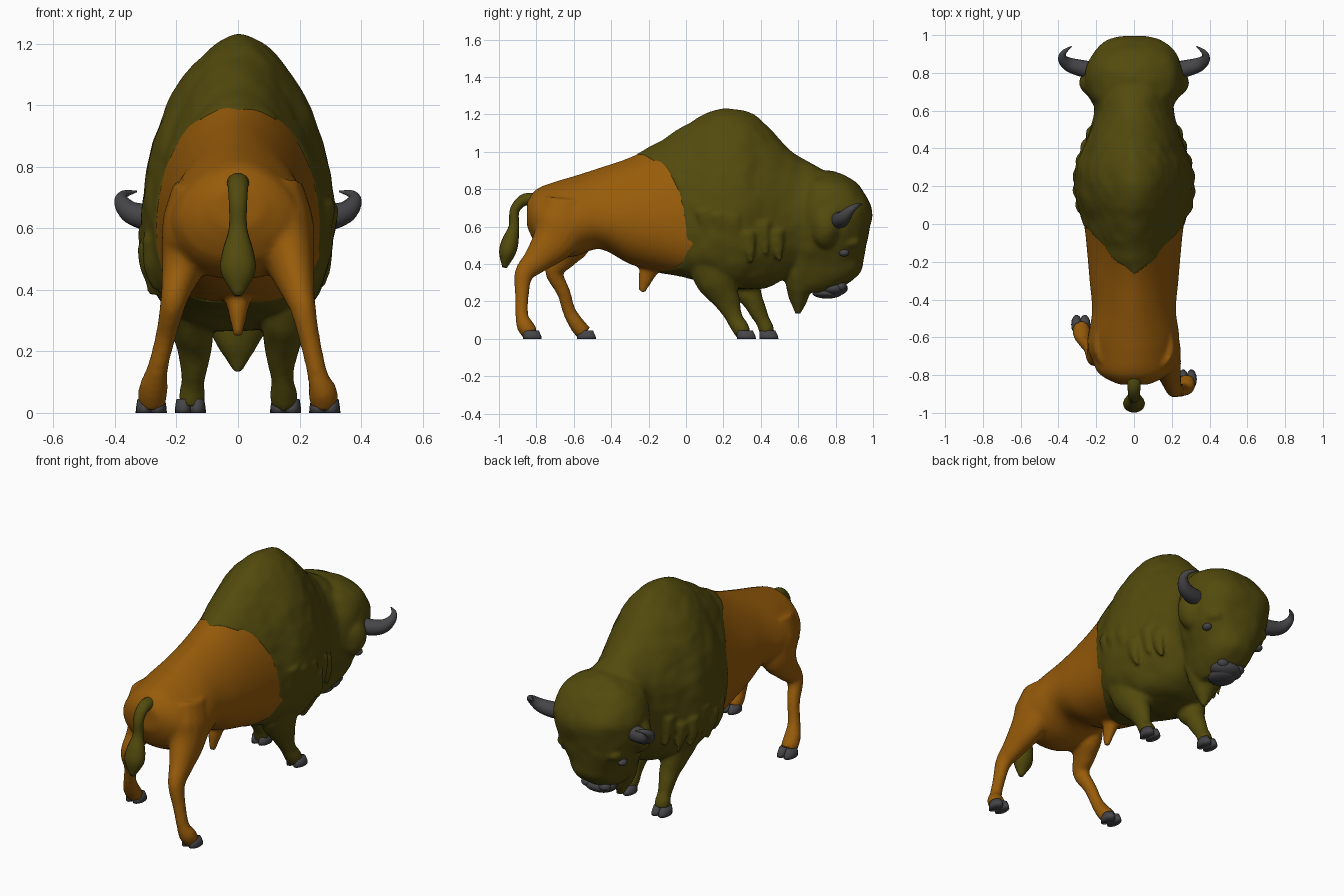
import bpy, bmesh, math, random
from mathutils import Vector

if "Cube" in bpy.data.objects:
    bpy.data.objects.remove(bpy.data.objects["Cube"])

random.seed(4)


def material(name, rgb):
    m = bpy.data.materials.new(name)
    m.diffuse_color = (*rgb, 1)
    m.use_nodes = True
    m.node_tree.nodes["Principled BSDF"].inputs["Base Color"].default_value = m.diffuse_color
    return m


FUR = material("dark_fur", (0.085, 0.069, 0.004))
HIDE = material("tan_hide", (0.31, 0.105, 0.003))
HORN = material("dark_horn", (0.06, 0.06, 0.065))


def lookup(table, key):
    """Smooth interpolation of table rows by their first column."""
    key = min(max(key, table[0][0]), table[-1][0])
    i = 0
    while i < len(table) - 2 and key > table[i + 1][0]:
        i += 1

    def slope(k, c):
        a, b = table[max(k - 1, 0)], table[min(k + 1, len(table) - 1)]
        return (b[c] - a[c]) / (b[0] - a[0])
    p, q = table[i], table[i + 1]
    h = q[0] - p[0]
    t = (key - p[0]) / h
    return [(2*t**3 - 3*t*t + 1) * p[c] + (t**3 - 2*t*t + t) * h * slope(i, c)
            + (3*t*t - 2*t**3) * q[c] + (t**3 - t*t) * h * slope(i + 1, c)
            for c in range(1, len(p))]


def loft(bm, rings):
    """Closed skin over rings, each end closed with a fan."""
    rows = [[bm.verts.new(p) for p in r] for r in rings]
    n = len(rows[0])
    for a, b in zip(rows, rows[1:]):
        for j in range(n):
            bm.faces.new((a[j], a[(j + 1) % n], b[(j + 1) % n], b[j]))
    for row in (rows[0], rows[-1]):
        mid = bm.verts.new(sum((v.co for v in row), Vector()) / n)
        for j in range(n):
            bm.faces.new((row[j], row[(j + 1) % n], mid))


def tube(bm, pts, ref=(1, 0, 0), steps=5, sides=16):
    """Tapered limb through points (x, y, z, radius along ref, other radius)."""
    table = [(i, *p) for i, p in enumerate(pts)]
    rows = [lookup(table, i / steps) for i in range((len(pts) - 1) * steps + 1)]
    rings = []
    for i, r in enumerate(rows):
        a, b = rows[max(i - 1, 0)], rows[min(i + 1, len(rows) - 1)]
        t = (Vector(b[:3]) - Vector(a[:3])).normalized()
        v = t.cross(Vector(ref)).normalized()
        u = v.cross(t)
        ru, rv = max(r[3], .002), max(r[-1], .002)
        rings.append([Vector(r[:3]) + u * ru * math.cos(k) + v * rv * math.sin(k)
                      for k in (math.tau * j / sides for j in range(sides))])
    loft(bm, rings)


def ball(bm, center, size):
    r = bmesh.ops.create_uvsphere(bm, u_segments=20, v_segments=12, radius=1)
    for v in r["verts"]:
        v.co = Vector(center) + Vector(a * b for a, b in zip(v.co, size))


def finish(bm, name, mat, voxel=0, shag=0):
    bmesh.ops.recalc_face_normals(bm, faces=bm.faces)
    for f in bm.faces:
        f.smooth = True
    me = bpy.data.meshes.new(name)
    bm.to_mesh(me)
    bm.free()
    ob = bpy.data.objects.new(name, me)
    bpy.context.collection.objects.link(ob)
    me.materials.append(mat)
    if voxel:
        m = ob.modifiers.new("fuse", 'REMESH')
        m.mode, m.voxel_size, m.use_smooth_shade = 'VOXEL', voxel, True
        s = ob.modifiers.new("soften", 'SMOOTH')
        s.factor, s.iterations = 0.5, 6
    if shag:
        d = ob.modifiers.new("shag", 'DISPLACE')
        d.texture = bpy.data.textures.new("fur_lumps", 'CLOUDS')
        d.texture.noise_scale, d.texture.noise_depth = 0.14, 1
        d.strength, d.mid_level = shag, 0.5
    return ob


# Body stations: y, top, bottom, half width, widest height, upper and lower roundness
BODY = [(-.85, .74, .60, .08, .67, 2, 2), (-.80, .80, .50, .18, .64, 1.8, 2),
        (-.70, .84, .44, .225, .62, 1.7, 2.1), (-.60, .87, .44, .24, .62, 1.7, 2.2),
        (-.46, .915, .48, .222, .64, 1.7, 2.2), (-.30, .97, .40, .235, .63, 1.7, 2.2),
        (-.15, 1.045, .36, .248, .62, 1.7, 2.3), (0, 1.14, .33, .265, .63, 1.7, 2.6),
        (.10, 1.195, .31, .295, .65, 1.7, 2.8), (.20, 1.222, .28, .308, .67, 1.7, 2.8),
        (.30, 1.212, .27, .303, .67, 1.7, 2.7), (.38, 1.182, .27, .275, .66, 1.7, 2.4),
        (.46, 1.105, .29, .245, .65, 1.8, 2.2), (.52, 1.04, .32, .225, .65, 1.8, 2.2),
        (.60, .97, .36, .21, .64, 1.9, 2),
        (.70, .92, .42, .21, .64, 2, 2), (.78, .87, .5, .16, .66, 2, 2)]
# Mane edge: angle round the body -> y
EDGE = [(-90, -.18), (-70, -.12), (-45, -.03), (-22, 0), (0, -.005), (23, -.04), (46, -.12),
        (60, -.19), (90, -.28)]
N = 56


def super_round(v, n):
    return math.copysign(abs(v) ** (2 / n), v)


def body_point(y, a, grow=1):
    zt, zb, w, zm, nt, nb = lookup(BODY, y)
    c, s = math.cos(a), math.sin(a)
    n, h = (nt, zt - zm) if s > 0 else (nb, zm - zb)
    return Vector((super_round(c, n) * w * grow, y, zm + super_round(s, n) * h * grow))


def edge_y(a):
    return lookup(EDGE, math.degrees(math.asin(max(-1, min(1, math.sin(a))))))[0]


angles = [math.tau * j / N for j in range(N)]

# Hindquarters with hind legs and sheath
bm = bmesh.new()
loft(bm, [[body_point(-.85 + (edge_y(a) + .90) * i / 30, a) for a in angles] for i in range(31)])
tube(bm, [(.13, -.64, .74, .08, .12), (.145, -.66, .62, .10, .15), (.165, -.71, .52, .085, .12),
          (.19, -.80, .42, .06, .075), (.21, -.867, .345, .043, .052), (.235, -.877, .23, .034, .037),
          (.26, -.877, .12, .034, .036), (.275, -.86, .07, .048, .046), (.28, -.83, .025, .045, .045)])
tube(bm, [(-.13, -.64, .74, .08, .12), (-.145, -.63, .62, .10, .14), (-.165, -.62, .52, .085, .12),
          (-.19, -.655, .44, .06, .075), (-.21, -.705, .36, .043, .05), (-.235, -.655, .25, .034, .037),
          (-.26, -.625, .15, .034, .036), (-.275, -.585, .08, .048, .042), (-.28, -.545, .03, .045, .045)])
tube(bm, [(0, -.17, .44, .06, .07), (0, -.21, .34, .035, .045), (0, -.235, .25, .016, .018)])
finish(bm, "hindquarters", HIDE, .012)

# Mane, hump, head, beard and front legs
bm = bmesh.new()
loft(bm, [[body_point(edge_y(a) + (.78 - edge_y(a)) * i / 44, a, 1.015) for a in angles]
          for i in range(45)])
# Head stations: height, back y, front y, half width
HEAD = [(.25, .60, .76, .07), (.28, .56, .84, .10), (.32, .54, .90, .125), (.36, .53, .935, .145),
        (.42, .53, .95, .175), (.50, .53, .965, .215), (.60, .54, .985, .25), (.70, .56, .998, .255),
        (.78, .58, .955, .235), (.84, .60, .905, .19), (.88, .64, .84, .11), (.90, .70, .78, .04)]
rings = []
for i in range(33):
    z = .25 + .65 * i / 32
    y0, y1, w = lookup(HEAD, z)
    rings.append([Vector((w * super_round(math.cos(a), 2.3),
                          (y0 + y1) / 2 + (y1 - y0) / 2 * super_round(math.sin(a), 2.3), z))
                  for a in angles])
loft(bm, rings)
tube(bm, [(0, .61, .40, .13, .09), (0, .605, .29, .10, .075), (0, .60, .21, .065, .05),
          (0, .60, .13, .015, .018)])
tube(bm, [(.16, .12, .48, .10, .13), (.155, .16, .33, .085, .115), (.14, .215, .21, .057, .075),
          (.145, .26, .11, .038, .046), (.15, .295, .06, .046, .044), (.155, .31, .025, .042, .042)])
tube(bm, [(-.16, .22, .48, .10, .13), (-.155, .29, .33, .08, .10), (-.14, .355, .21, .055, .06),
          (-.145, .40, .11, .038, .042), (-.15, .425, .06, .046, .044), (-.155, .435, .025, .042, .042)])
for s in (-1, 1):
    # hair swelling round the horn base, and brows
    ball(bm, (s * .19, .745, .60), (.098, .085, .12))
    ball(bm, (s * .155, .87, .515), (.05, .06, .035))
    # a few shaggy locks on the shoulder and neck
    for k in range(6):
        y, z = .10 + .075 * k, random.uniform(.45, .62)
        w = lookup(BODY, y)[2] * .96
        tube(bm, [(s * w, y, z + .08, .05, .03), (s * w, y + .01, z, .035, .022),
                  (s * (w - .01), y + .03, z - .09, .008, .008)],
             ref=(0, 1, 0), steps=3, sides=8)
finish(bm, "mane_head_and_forelegs", FUR, .011, .018)

# Tail
bm = bmesh.new()
tube(bm, [(0, -.78, .735, .04, .04), (0, -.86, .745, .035, .032), (0, -.915, .69, .03, .026),
          (0, -.92, .60, .03, .028), (0, -.94, .52, .052, .045), (0, -.957, .455, .055, .043),
          (0, -.97, .38, .012, .012)])
finish(bm, "tail", FUR)

# Horns
bm = bmesh.new()
for s in (-1, 1):
    tube(bm, [(s * .20, .81, .64, .045, .045), (s * .28, .825, .635, .044, .044),
              (s * .345, .845, .65, .037, .037), (s * .378, .875, .685, .025, .025),
              (s * .37, .91, .71, .014, .014), (s * .33, .94, .72, .003, .003)], ref=(0, 0, 1))
finish(bm, "horns", HORN)

# Eyes
bm = bmesh.new()
for s in (-1, 1):
    ball(bm, (s * .182, .845, .46), (.025, .028, .02))
finish(bm, "eyes", HORN)

# Muzzle: nose pad, nostrils and lip
bm = bmesh.new()
ball(bm, (0, .79, .27), (.095, .075, .042))
ball(bm, (0, .755, .245), (.075, .08, .03))
for s in (-1, 1):
    ball(bm, (s * .055, .83, .28), (.035, .03, .025))
finish(bm, "muzzle", HORN)

# Cloven hooves
bm = bmesh.new()
for x, y in ((.155, .32), (-.155, .44), (.282, -.825), (-.282, -.535)):
    for s in (-1, 1):
        loft(bm, [[Vector((x + s * .022 + r * .55 * math.cos(a), y + dy + r * math.sin(a), z))
                   for a in angles[::4]]
                  for r, dy, z in ((.052, .003, 0), (.051, .002, .015), (.042, -.004, .045))])
finish(bm, "hooves", HORN)
